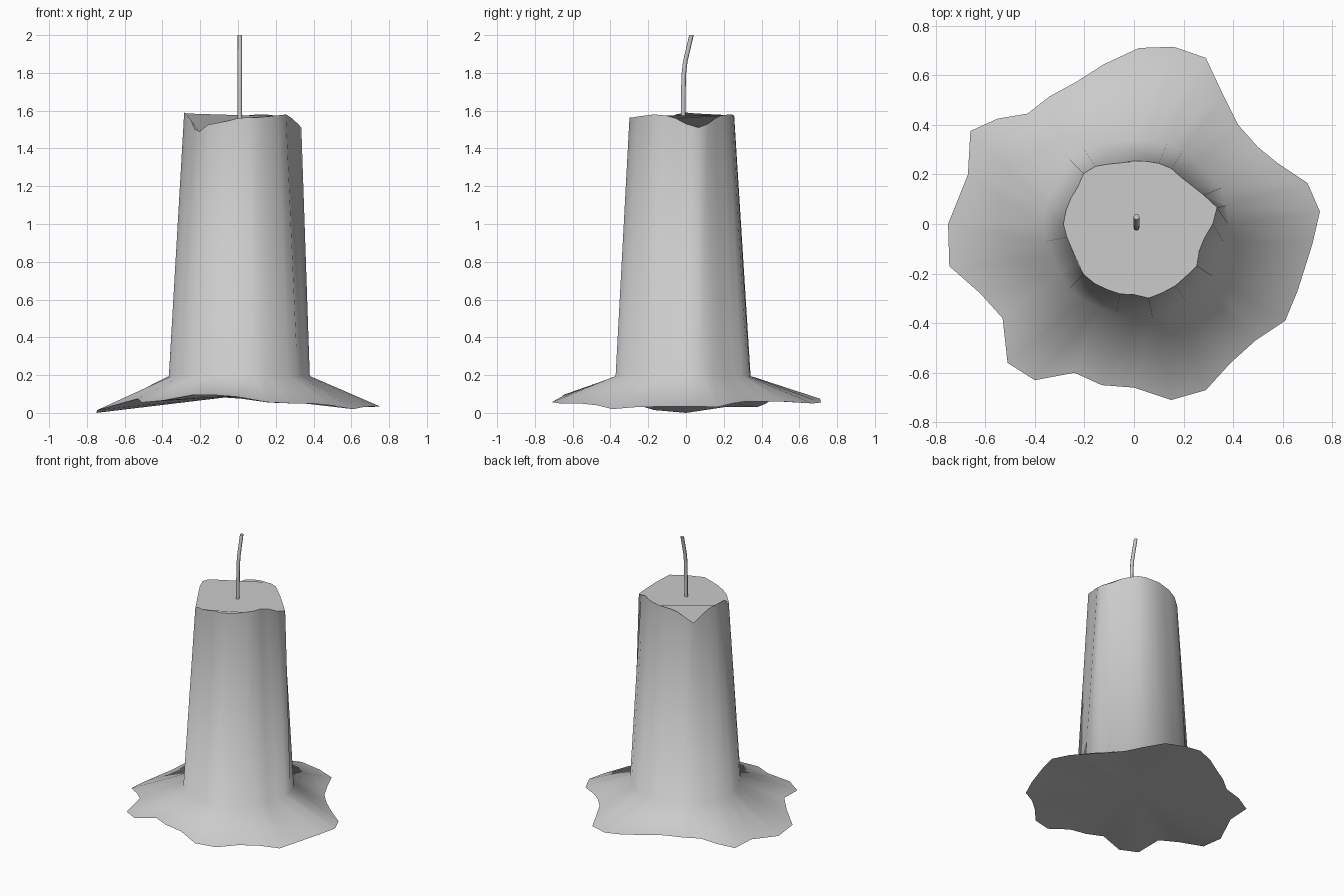
import bpy, bmesh, math

N = 32
# Rim of the melted skirt, counter-clockwise from +x
RIM = [(.75, .05, .035), (.70, .165, .03), (.58, .245, .05), (.50, .31, .06),
       (.42, .40, .06), (.36, .52, .06), (.29, .67, .05), (.16, .715, .055),
       (.02, .71, .075), (-.12, .645, .085), (-.23, .575, .085), (-.34, .515, .075),
       (-.43, .445, .065), (-.55, .425, .05), (-.66, .375, .03), (-.67, .20, .03),
       (-.75, 0, 0), (-.745, -.17, .015), (-.62, -.28, .05), (-.53, -.38, .075),
       (-.51, -.56, .055), (-.40, -.63, .065), (-.24, -.60, .095), (-.13, -.65, .095),
       (0, -.66, .085), (.15, -.71, .057), (.29, -.67, .05), (.39, -.56, .05),
       (.49, -.47, .04), (.61, -.39, .02), (.66, -.27, .03), (.72, -.08, .035)]
# Radius and height of the uneven top edge, every 11.25 degrees
TOP = [(.318, 1.53), (.342, 1.51), (.305, 1.53), (.28, 1.56), (.268, 1.575),
       (.27, 1.58), (.265, 1.58), (.258, 1.575), (.255, 1.575), (.252, 1.57),
       (.262, 1.56), (.28, 1.53), (.288, 1.49), (.272, 1.53), (.275, 1.57),
       (.28, 1.585), (.285, 1.59), (.276, 1.58), (.27, 1.55), (.275, 1.50),
       (.288, 1.49), (.288, 1.525), (.286, 1.535), (.288, 1.545), (.285, 1.56),
       (.305, 1.565), (.30, 1.565), (.30, 1.57), (.298, 1.575), (.305, 1.58),
       (.285, 1.575), (.29, 1.56)]


def polar(r, i, z):
    a = 2 * math.pi * i / N
    return (r * math.cos(a), r * math.sin(a), z)


def loft(name, rings, apex=None):
    """Skin between equal rings, close the top, and fan the bottom to apex."""
    bm = bmesh.new()
    vs = [[bm.verts.new(p) for p in ring] for ring in rings]
    for lo, hi in zip(vs, vs[1:]):
        n = len(lo)
        for i in range(n):
            j = (i + 1) % n
            bm.faces.new((lo[i], lo[j], hi[j], hi[i]))
    if apex:
        c = bm.verts.new(apex)
        for a, b in zip(vs[0], vs[0][1:] + vs[0][:1]):
            bm.faces.new((b, a, c))
    else:
        bm.faces.new(vs[0][::-1])
    bm.faces.new(vs[-1])
    for f in bm.faces:
        f.smooth = True
    me = bpy.data.meshes.new(name)
    bm.to_mesh(me)
    bm.free()
    ob = bpy.data.objects.new(name, me)
    bpy.context.collection.objects.link(ob)
    bpy.context.view_layer.objects.active = ob
    ob.select_set(True)
    return ob


# Candle body: hollow flared skirt, tapered column, uneven top
base = [polar(min(.38, .37 + .8 * (r - .29)), i, .195) for i, (r, z) in enumerate(TOP)]
top = [polar(r, i, z) for i, (r, z) in enumerate(TOP)]
loft("candle_body", [RIM, base, top], apex=(0, 0, .09))

# Wick: thin bent rod
path = [(-.015, 1.50), (-.015, 1.65), (-.012, 1.79), (-.004, 1.86), (.029, 2.0)]
rings = [[(.01 + .012 * math.cos(k * math.pi / 4), y + .012 * math.sin(k * math.pi / 4), z)
          for k in range(8)] for y, z in path]
loft("wick", rings)

# Keep the rim and top edge crisp, the rest smooth
bpy.ops.object.shade_smooth_by_angle(angle=math.radians(75))
